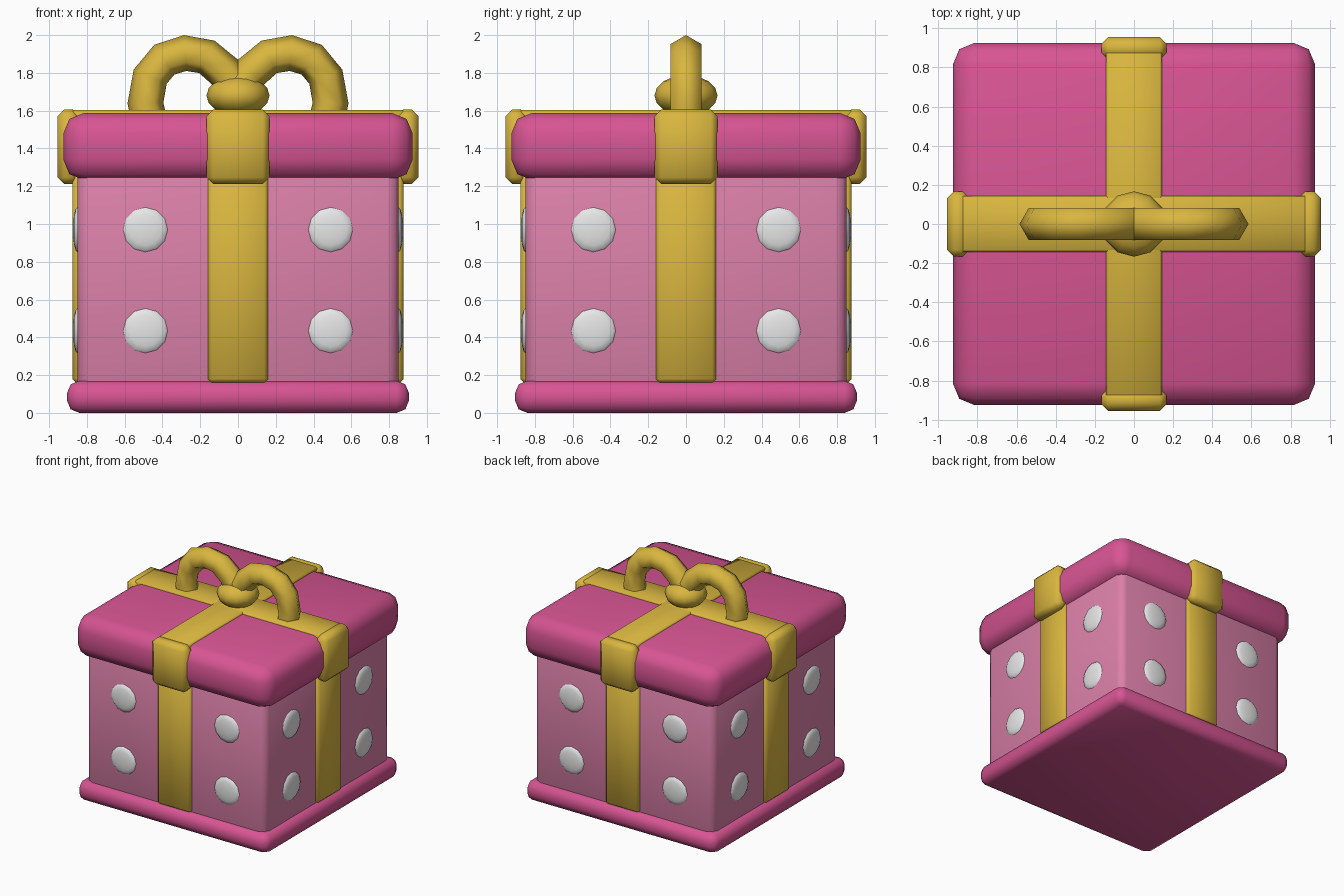
import bpy, bmesh, math
from mathutils import Vector, Matrix

if "Cube" in bpy.data.objects:
    bpy.data.objects.remove(bpy.data.objects["Cube"])


def material(name, rgb):
    m = bpy.data.materials.new(name)
    m.use_nodes = True
    m.diffuse_color = (*rgb, 1)
    m.node_tree.nodes["Principled BSDF"].inputs["Base Color"].default_value = (*rgb, 1)
    return m


deep_pink = material("deep pink", (0.68, 0.09, 0.29))
light_pink = material("light pink", (0.72, 0.22, 0.40))
gold = material("gold", (0.70, 0.47, 0.05))
white = material("white", (0.80, 0.80, 0.80))


def finish(bm, name, mat, angle=50):
    bmesh.ops.recalc_face_normals(bm, faces=bm.faces)
    me = bpy.data.meshes.new(name)
    bm.to_mesh(me)
    bm.free()
    me.materials.append(mat)
    ob = bpy.data.objects.new(name, me)
    bpy.context.collection.objects.link(ob)
    bpy.ops.object.select_all(action="DESELECT")
    ob.select_set(True)
    bpy.context.view_layer.objects.active = ob
    bpy.ops.object.shade_smooth_by_angle(angle=math.radians(angle))
    return ob


def box(name, lo, hi, bevel, mat, segments=2, turn=0):
    """Rounded box between two corners, turned about the vertical axis."""
    lo, hi = Vector(lo), Vector(hi)
    bm = bmesh.new()
    bmesh.ops.create_cube(bm, size=1)
    bmesh.ops.scale(bm, vec=hi - lo, verts=bm.verts)
    bmesh.ops.translate(bm, vec=(lo + hi) / 2, verts=bm.verts)
    bmesh.ops.bevel(bm, geom=bm.edges[:], offset=bevel, segments=segments,
                    profile=0.5, affect="EDGES")
    bmesh.ops.rotate(bm, matrix=Matrix.Rotation(turn, 3, "Z"), verts=bm.verts)
    return finish(bm, name, mat)


def ball(name, centre, scale, mat, segments, rings, turn=0):
    bm = bmesh.new()
    bmesh.ops.create_uvsphere(bm, u_segments=segments, v_segments=rings, radius=1)
    # Dots lie on a wall, so their pole faces outwards
    if name.startswith("dot"):
        bmesh.ops.rotate(bm, matrix=Matrix.Rotation(math.pi / 2, 3, "X"), verts=bm.verts)
    bmesh.ops.scale(bm, vec=scale, verts=bm.verts)
    bmesh.ops.translate(bm, vec=centre, verts=bm.verts)
    bmesh.ops.rotate(bm, matrix=Matrix.Rotation(turn, 3, "Z"), verts=bm.verts)
    return finish(bm, name, mat, 60)


def bow_loop(name, side):
    """Six-sided tube swept along an arch in the front plane."""
    path = [(0.46, 1.50), (0.49, 1.64), (0.465, 1.78), (0.39, 1.87), (0.28, 1.905),
            (0.165, 1.885), (0.07, 1.805), (-0.01, 1.70)]
    pts = [Vector((side * x, 0, z)) for x, z in path]
    bm = bmesh.new()
    rings = []
    for i, p in enumerate(pts):
        tangent = (pts[min(i + 1, len(pts) - 1)] - pts[max(i - 1, 0)]).normalized()
        out = tangent.cross(Vector((0, 1, 0)))
        rings.append([bm.verts.new(p + out * 0.095 * math.cos(k * math.pi / 3)
                                   + Vector((0, 0.095 * math.sin(k * math.pi / 3), 0)))
                      for k in range(6)])
    for a, b in zip(rings, rings[1:]):
        for k in range(6):
            n = (k + 1) % 6
            bm.faces.new((a[k], a[n], b[n], b[k]))
    bm.faces.new(rings[0])
    bm.faces.new(rings[-1])
    finish(bm, name, gold, 70)


# Box body, foot and lid
box("base", (-0.905, -0.905, 0), (0.905, 0.905, 0.17), 0.065, deep_pink)
box("body", (-0.85, -0.85, 0.08), (0.85, 0.85, 1.32), 0.06, light_pink)
box("lid", (-0.925, -0.925, 1.232), (0.925, 0.925, 1.588), 0.11, deep_pink)

# Ribbons and dots on each of the four walls
for i, side in enumerate(("front", "left", "back", "right")):
    turn = i * math.pi / 2
    box("ribbon_" + side, (-0.16, -0.877, 0.16), (0.16, -0.80, 1.30), 0.02, gold, 1, turn)
    box("lid_ribbon_" + side, (-0.167, -0.955, 1.212), (0.167, -0.84, 1.605),
        0.035, gold, 1, turn)
    for x in (-0.49, 0.49):
        for z, row in ((0.435, "low"), (0.97, "high")):
            ball(f"dot_{side}_{row}", (x, -0.85, z), (0.118, 0.024, 0.118), white, 12, 8, turn)

# Ribbons crossing the lid
for name, turn in (("top_ribbon_across", 0), ("top_ribbon_along", math.pi / 2)):
    box(name, (-0.90, -0.142, 1.50), (0.90, 0.142, 1.604), 0.01, gold, 1, turn)

# Bow
ball("bow_knot", (0, 0, 1.68), (0.167, 0.167, 0.108), gold, 12, 8)
bow_loop("bow_loop_left", 1)
bow_loop("bow_loop_right", -1)
